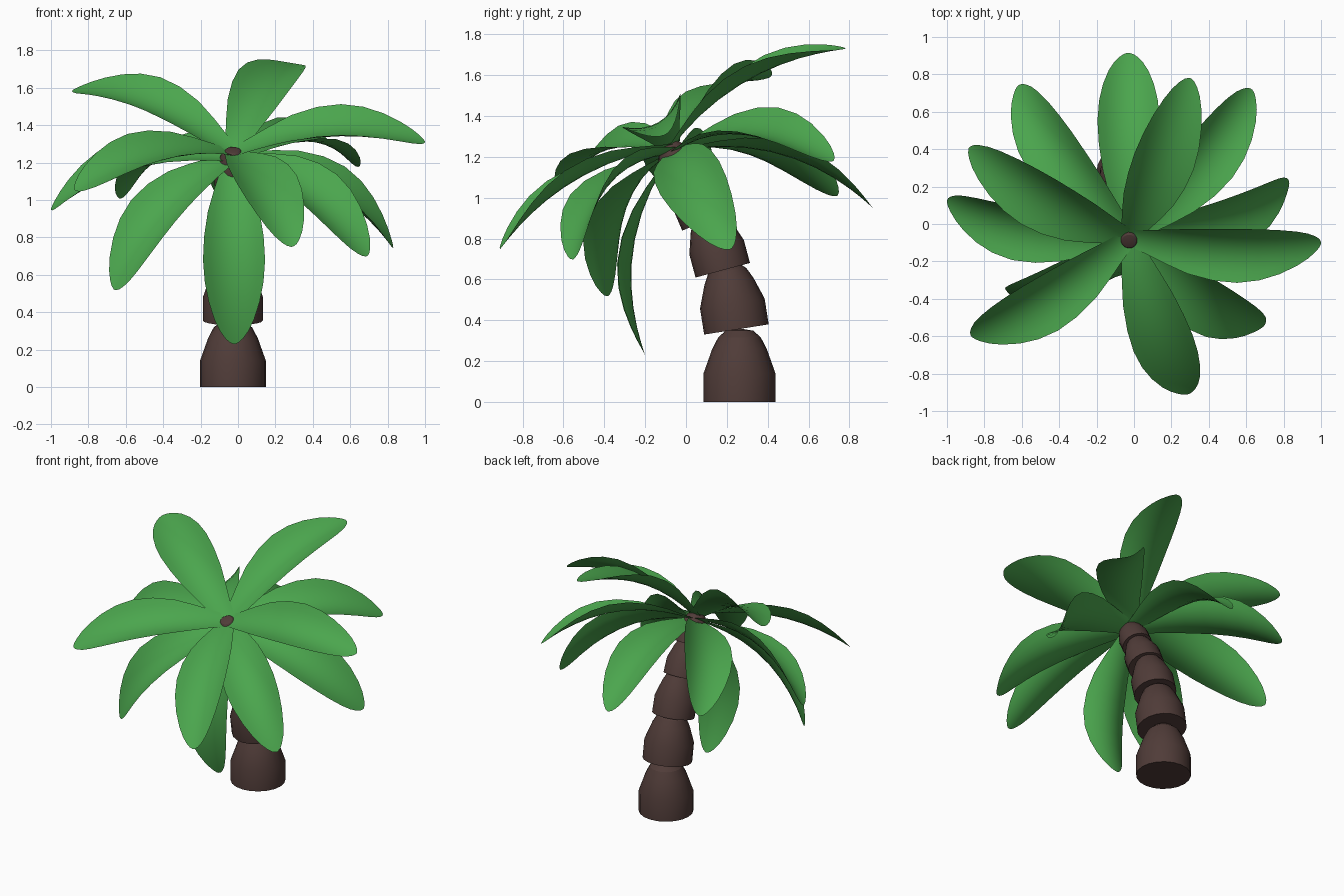
import bpy, math
from mathutils import Vector

if "Cube" in bpy.data.objects:
    bpy.data.objects.remove(bpy.data.objects["Cube"])


def material(name, rgb):
    m = bpy.data.materials.new(name)
    m.diffuse_color = (*rgb, 1)
    m.use_nodes = True
    m.node_tree.nodes["Principled BSDF"].inputs["Base Color"].default_value = m.diffuse_color
    return m


BARK = material("bark", (0.08, 0.045, 0.04))
GREEN = material("leaf_green", (0.07, 0.38, 0.075))


def make(name, verts, faces, mat, angle):
    me = bpy.data.meshes.new(name)
    me.from_pydata(verts, [], faces)
    me.materials.append(mat)
    ob = bpy.data.objects.new(name, me)
    bpy.context.collection.objects.link(ob)
    bpy.ops.object.select_all(action='DESELECT')
    ob.select_set(True)
    bpy.context.view_layer.objects.active = ob
    bpy.ops.object.shade_smooth_by_angle(angle=math.radians(angle))
    return ob


# Trunk: stacked tapered segments, each leaning further to the front
PROFILE = [(1, 0), (1, .39), (.76, .72), (.59, .88), (.38, .97)]
SIDES = 20


def segment(name, y, z, radius, height, lean):
    verts, faces = [], []
    for r, h in PROFILE:
        for i in range(SIDES):
            a = 2 * math.pi * i / SIDES
            verts.append((radius * r * math.cos(a), radius * r * math.sin(a), h * height))
    for k in range(len(PROFILE) - 1):
        for i in range(SIDES):
            j = (i + 1) % SIDES
            faces.append((k * SIDES + i, k * SIDES + j, (k + 1) * SIDES + j, (k + 1) * SIDES + i))
    top = (len(PROFILE) - 1) * SIDES
    faces.append(tuple(reversed(range(SIDES))))
    verts.append((0, 0, height))
    faces += [(top + i, top + (i + 1) % SIDES, len(verts) - 1) for i in range(SIDES)]
    ob = make(name, verts, faces, BARK, 20)
    ob.location = (-.027, y, z)
    ob.rotation_euler.x = math.radians(lean)


for n, s in enumerate([(.262, 0, .176, .36, 0), (.247, .355, .16, .33, 9),
                       (.18, .645, .138, .30, 15), (.09, .885, .118, .26, 23),
                       (.0, 1.08, .098, .215, 26)]):
    segment(f"trunk_segment_{n + 1}", *s)

# Leaves: arched, slightly cupped blades running from the crown to each tip
CROWN_UP = Vector((0, -.5, .87))
WIDTHS = [(0, .05), (.1, .075), (.2, .105), (.32, .138), (.45, .159), (.57, .166), (.68, .157),
          (.78, .136), (.87, .106), (.93, .077), (.97, .048), (.99, .027), (1, .006)]
ACROSS = 8


def leaf(name, root, tip, bow, cup):
    root, tip = Vector(root), Vector(tip)
    d = (tip - root).normalized()
    up = (CROWN_UP - d * CROWN_UP.dot(d)).normalized()
    side = d.cross(up)
    ctrl = root.lerp(tip, .5) + up * bow
    verts, faces = [], []
    for t, w in WIDTHS:
        p = root * (1 - t) ** 2 + ctrl * 2 * t * (1 - t) + tip * t * t
        tangent = ((ctrl - root) * (1 - t) + (tip - ctrl) * t).normalized()
        normal = side.cross(tangent)
        for i in range(ACROSS + 1):
            u = 2 * i / ACROSS - 1
            verts.append(p + side * (w * u) + normal * (cup * (w / .166) ** 2 * u * u))
    row = ACROSS + 1
    for k in range(len(WIDTHS) - 1):
        for i in range(ACROSS):
            a = k * row + i
            faces.append((a, a + 1, a + row + 1, a + row))
    make(name, verts, faces, GREEN, 60)


UPPER = [(.30, .78, 1.73), (1.0, -.10, 1.31), (.29, -.91, .75),
         (-.87, -.60, 1.05), (-.88, .41, 1.59)]
LOWER = [(-.03, .915, .95), (.63, .72, 1.18), (.83, .22, .75), (.69, -.55, .70),
         (-.02, -.20, .23), (-.66, -.38, .52), (-1.0, .12, .95), (-.62, .74, 1.01)]
for n, tip in enumerate(UPPER):
    leaf(f"upper_leaf_{n + 1}", (-.027, -.07, 1.25), tip, .20, .07)
for n, tip in enumerate(LOWER):
    leaf(f"lower_leaf_{n + 1}", (-.027, -.06, 1.225), tip, .26, .07)
